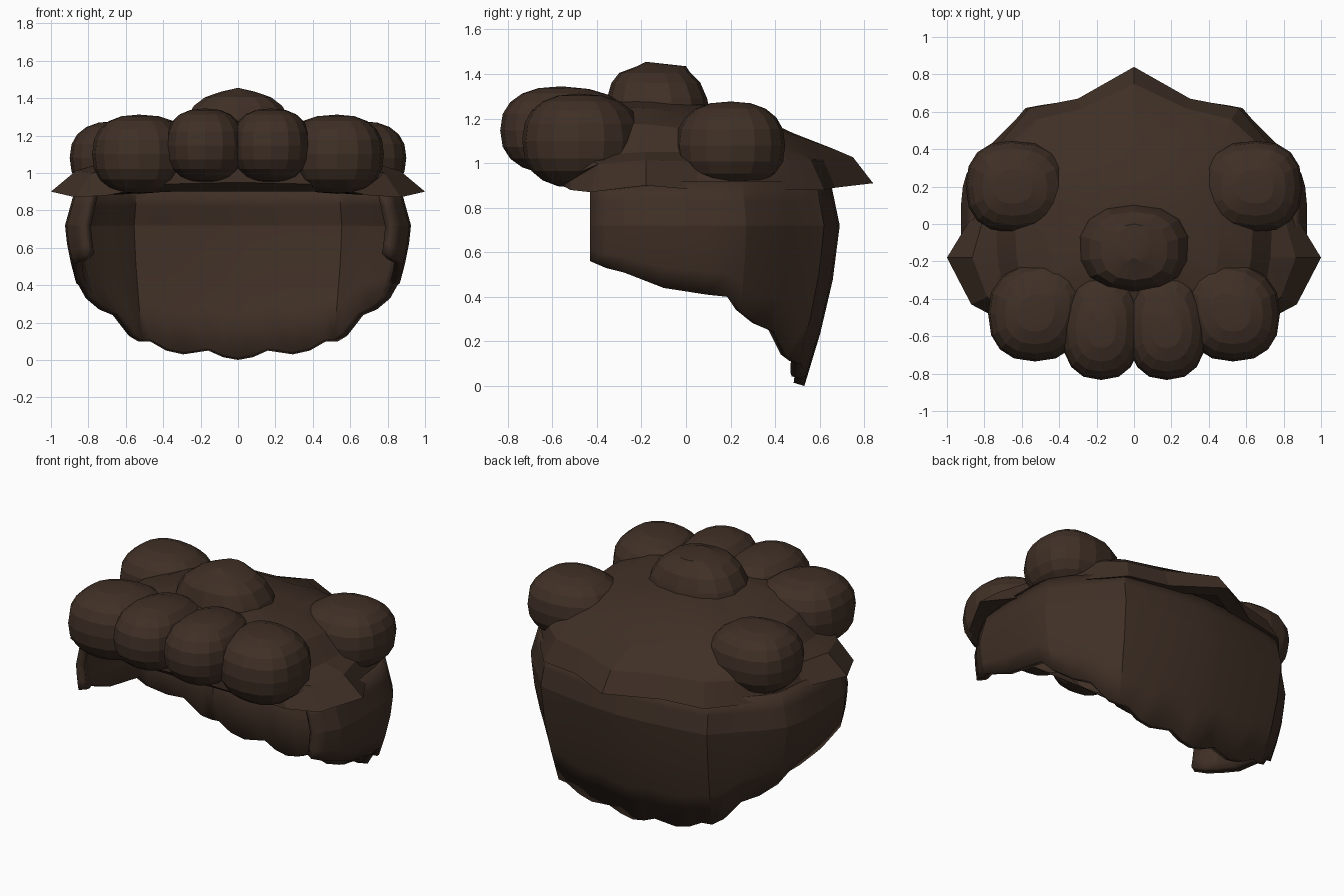
import bpy, bmesh, math

if "Cube" in bpy.data.objects:
    bpy.data.objects.remove(bpy.data.objects["Cube"])

brown = bpy.data.materials.new("dark_brown")
brown.diffuse_color = (0.050, 0.029, 0.019, 1)
brown.use_nodes = True
brown.node_tree.nodes["Principled BSDF"].inputs["Base Color"].default_value = brown.diffuse_color


def make(name, verts, faces):
    me = bpy.data.meshes.new(name)
    me.from_pydata(verts, [], faces)
    bm = bmesh.new()
    bm.from_mesh(me)
    bmesh.ops.recalc_face_normals(bm, faces=bm.faces)
    bm.to_mesh(me)
    bm.free()
    me.materials.append(brown)
    ob = bpy.data.objects.new(name, me)
    bpy.context.collection.objects.link(ob)
    return ob


def loft(name, rows, closed, apex=None):
    # a lofted closed shape with an apex also gets a flat base
    n = len(rows[0])
    verts = [p for r in rows for p in r]
    faces = []
    for j in range(len(rows) - 1):
        for i in range(n if closed else n - 1):
            k = (i + 1) % n
            faces.append((j * n + i, j * n + k, (j + 1) * n + k, (j + 1) * n + i))
    if apex:
        verts.append(apex)
        b = (len(rows) - 1) * n
        faces += [(b + i, b + (i + 1) % n, len(verts) - 1) for i in range(n)]
        faces.append(tuple(range(n)))
    return make(name, verts, faces)


def mirror_ring(half):
    # half runs from the back centre to the front centre
    return half + [(-x, y, z) for x, y, z in half[-2:0:-1]]


def power(v, p):
    return math.copysign(abs(v) ** p, v)


def roll(name, c, r, out, tail, sx, p=0.84, seg=16, rings=10):
    # rounded block whose inner half is drawn out along tail into the crown
    def point(a, t):
        u = (power(math.sin(a), p) * power(math.cos(t), p),
             power(math.sin(a), p) * power(math.sin(t), p),
             power(math.cos(a), p))
        w = max(0, -(u[0] * out[0] + u[1] * out[1]))
        return (sx * (c[0] + r[0] * u[0] + tail[0] * w),
                c[1] + r[1] * u[1] + tail[1] * w,
                c[2] + r[2] * u[2] + tail[2] * w)
    rows = [[point(math.pi * j / rings, math.tau * i / seg) for i in range(seg)]
            for j in range(1, rings)]
    n, last = seg, (rings - 2) * seg
    verts = [q for row in rows for q in row] + [point(0, 0), point(math.pi, 0)]
    top, bot = len(verts) - 2, len(verts) - 1
    faces = []
    for i in range(n):
        k = (i + 1) % n
        faces += [(top, i, k), (bot, last + k, last + i)]
        faces += [(j * n + i, j * n + k, (j + 1) * n + k, (j + 1) * n + i)
                  for j in range(rings - 2)]
    return make(name, verts, faces)


# Crown with pointed brim
brim = [(0, .84, .91), (.3, .67, .89), (.56, .62, .88), (.68, .48, .88),
        (.82, .3, .89), (.86, .05, .88), (1, -.18, .90), (.87, -.43, .87),
        (.7, -.52, .88), (.4, -.62, .94), (0, -.62, .95)]
edge = [(0, .66, 1.065), (.27, .56, 1.06), (.48, .5, 1.06), (.6, .42, 1.06),
        (.7, .27, 1.05), (.74, .05, 1.05), (.73, -.18, 1.05), (.7, -.35, 1.04),
        (.58, -.5, 1.08), (.36, -.62, 1.12), (0, -.62, 1.12)]
under = [(x * .86, y * .88 if y > 0 else y * .9, .90) for x, y, z in brim]
bulge = [(a[0] * .5 + b[0] * .5, a[1] * .5 + b[1] * .5, a[2] * .25 + b[2] * .75)
         for a, b in zip(brim, edge)]


def shrink(f, z_back, z_front):
    ring = []
    for x, y, _ in edge:
        s = min(1, max(0, (.25 - y) / .5))
        ring.append((x * f, -.13 + (min(y, .58) + .13) * f, z_back + (z_front - z_back) * s))
    return ring


crown = loft("crown", [mirror_ring(h) for h in
             (under, brim, bulge, edge, shrink(.86, 1.135, 1.18),
              shrink(.62, 1.215, 1.25), shrink(.36, 1.26, 1.28))], True, (0, -.14, 1.29))

# Top knob, highest towards the front
knob = []
for rx, ry, cy, z in ((.31, .24, -.13, 1.22), (.285, .225, -.13, 1.29),
                      (.24, .20, -.135, 1.36), (.18, .16, -.14, 1.405), (.09, .11, -.11, 1.435)):
    knob.append([(rx * power(math.sin(t), .85), cy + ry * power(math.cos(t), .85), z)
                 for t in (math.tau * i / 14 for i in range(14))])
parts = [loft("top_knob", knob, True, (0, -.18, 1.455))]

# Fur rolls blending into the crown, mirrored left and right
for side, sx in (("right", 1), ("left", -1)):
    parts.append(roll("front_centre_roll_" + side, (.176, -.56, 1.147), (.213, .274, .198),
                      (0, -1), (-.02, .06, -.01), sx))
    parts.append(roll("front_outer_roll_" + side, (.53, -.48, 1.1), (.25, .255, .212),
                      (.6, -.8), (-.06, .04, 0), sx))
    parts.append(roll("side_roll_" + side, (.655, .20, 1.08), (.245, .245, .197),
                      (.95, .1), (-.06, 0, 0), sx))

# Merge everything on top into one skin
bpy.context.view_layer.objects.active = crown
for part in parts:
    mod = crown.modifiers.new("merge", 'BOOLEAN')
    mod.operation = 'UNION'
    mod.solver = 'EXACT'
    mod.object = part
    bpy.ops.object.modifier_apply(modifier=mod.name)
    bpy.data.objects.remove(part)

# Open the underside
bm = bmesh.new()
bm.from_mesh(crown.data)
floor = [f for f in bm.faces if all(abs(v.co.z - .90) < 1e-4 for v in f.verts)]
bmesh.ops.delete(bm, geom=floor, context='FACES')
for f in bm.faces:
    f.material_index = 0
bm.to_mesh(crown.data)
bm.free()

# Neck curtain: plan position and scalloped hem height, front to back centre
hem = [(.83, -.43, .56), (.87, -.36, .53), (.915, -.28, .51), (.925, -.1, .44),
       (.925, .1, .41), (.915, .2, .40), (.895, .27, .33), (.82, .37, .27),
       (.73, .46, .24), (.64, .55, .13), (.58, .62, .10), (.5, .635, .10),
       (.4, .65, .05), (.3, .665, .03), (.16, .68, .05), (.08, .685, .015), (0, .69, 0)]
hem += [(-x, y, z) for x, y, z in hem[-2::-1]]


def curtain_point(x, y, z):
    if z > .72:
        f = 1 - .06 * (z - .72) / .2
    else:
        f = 1 - .23 * ((.72 - z) / .72) ** 1.5
    w = min(1, (x / .9) ** 2)
    return (x * (1 + (f - 1) * w), y * f if y > 0 else y, z)


rows = []
for t in (0, .33, .66, 1):
    rows.append([curtain_point(x, y, h + (.72 - h) * t) for x, y, h in hem])
for z in (.83, .92):
    rows.append([curtain_point(x, y, z) for x, y, h in hem])
curtain = loft("neck_curtain", rows, False)

# Give the curtain thickness towards the inside
bm = bmesh.new()
bm.from_mesh(curtain.data)
back = max(bm.faces, key=lambda f: f.calc_center_median().y)
if back.normal.y < 0:
    bmesh.ops.reverse_faces(bm, faces=bm.faces)
bm.to_mesh(curtain.data)
bm.free()
mod = curtain.modifiers.new("thickness", 'SOLIDIFY')
mod.thickness = .05
mod.offset = -1

# Soft fur with the sharper edges kept
bpy.ops.object.select_all(action='SELECT')
bpy.context.view_layer.objects.active = curtain
bpy.ops.object.shade_smooth_by_angle(angle=math.radians(12))
